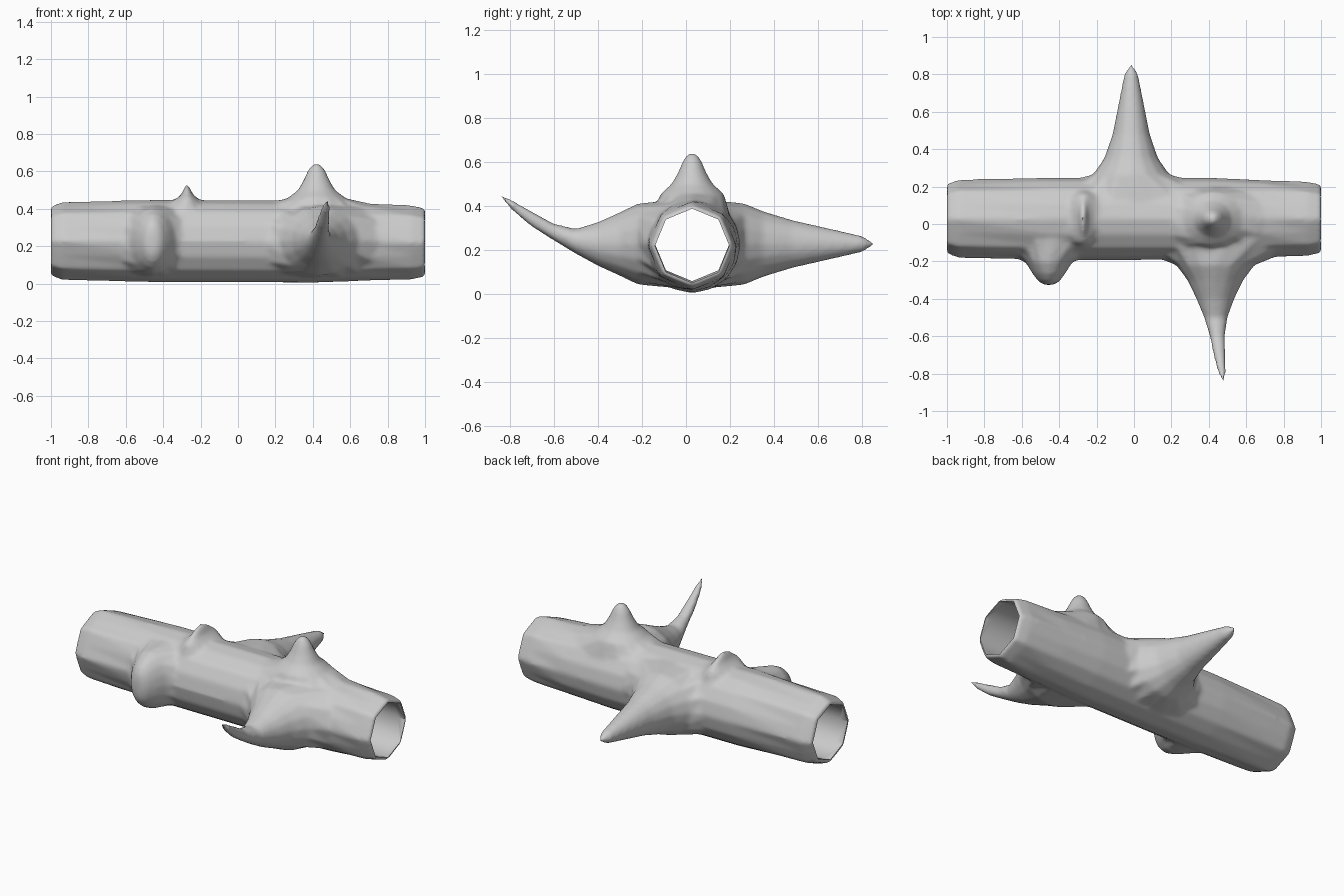
import bpy, bmesh, math
from mathutils import Vector

if "Cube" in bpy.data.objects:
    bpy.data.objects.remove(bpy.data.objects["Cube"])

X = Vector((1, 0, 0))
AXIS = Vector((0, 0.028, 0.228))   # centre line of the trunk
WALL_R = 0.205                     # radius at which branches root in the wall


def circle(n):
    return [(math.cos(2 * math.pi * i / n), math.sin(2 * math.pi * i / n)) for i in range(n)]


def skin(name, rings, start, end):
    """Closed solid: skin a list of point rings, fanned to a start and an end point."""
    bm = bmesh.new()
    vs = [[bm.verts.new(p) for p in r] for r in rings]
    n = len(vs[0])
    s, e = bm.verts.new(start), bm.verts.new(end)
    for i in range(n):
        j = (i + 1) % n
        for a, b in zip(vs, vs[1:]):
            bm.faces.new((a[i], a[j], b[j], b[i]))
        bm.faces.new((s, vs[0][j], vs[0][i]))
        bm.faces.new((e, vs[-1][i], vs[-1][j]))
    bmesh.ops.recalc_face_normals(bm, faces=bm.faces)
    me = bpy.data.meshes.new(name)
    bm.to_mesh(me)
    bm.free()
    ob = bpy.data.objects.new(name, me)
    bpy.context.collection.objects.link(ob)
    return ob


def tube(name, sections, sides=8, flats=lambda x: 0):
    """Solid of (x, radius) sections; flats pulls in every second corner."""
    rings = []
    for x, r in sections:
        c0 = AXIS + Vector((x, 0, -.008 * max(0, x)))
        rings.append([c0 + r * (1 - flats(x) * (i % 2)) * Vector((0, c, s))
                      for i, (c, s) in enumerate(circle(sides))])
    return skin(name, rings, AXIS + X * sections[0][0], AXIS + X * sections[-1][0])


def branch(name, out, side, x, half, ang, rings, tip, bend=lambda d: Vector(), sides=16):
    """Branch at x: root (half length, half angle) wrapped on the trunk,
    then (distance from axis, length radius, side radius) rings to the tip distance."""
    out, side = Vector(out), Vector(side)
    foot = AXIS + X * x
    root = []
    for c, s in circle(sides):
        a = math.radians(ang * s)
        root.append(foot + X * (half * c) + WALL_R * (out * math.cos(a) + side * math.sin(a)))
    pts = [root]
    for d, rx, rs in rings:
        pts.append([foot + out * d + bend(d) + X * (rx * c) + side * (rs * s)
                    for c, s in circle(sides)])
    return skin(name, pts, foot, foot + out * tip + bend(tip))


# Trunk, octagonal at the ends and rounder in the middle
log = tube("hollow_log", [(-1, .187), (-.94, .21), (-.45, .221), (.42, .22),
                          (.68, .208), (.93, .2), (1, .184)],
           16, lambda x: .07 if abs(x) > .9 else .01)

UP, BACK, FRONT = (0, 0, 1), (0, 1, 0), (0, -1, 0)

# Straight spike at the back
spike = branch("back_branch", BACK, UP, -.015, .32, 85,
               [(.237, .205, .185), (.322, .145, .15), (.452, .1, .11),
                (.772, .037, .037)], .834)

# Curved thorn at the front, sweeping up
def sweep(d):
    k = max(0, d - .47) ** 1.5
    return Vector((.17 * k, 0, .86 * k))

thorn = branch("front_thorn", FRONT, UP, .435, .32, 85,
               [(.248, .21, .184), (.328, .15, .145), (.428, .102, .1), (.528, .063, .057),
                (.628, .041, .039), (.728, .033, .035), (.818, .023, .024)], .89, sweep)

# Rounded stub on top
stub = branch("top_stub", UP, BACK, .42, .27, 62,
              [(.227, .16, .145), (.272, .1, .095), (.322, .072, .066),
               (.372, .049, .045), (.404, .028, .027)], .417)

# Broken knot on the front
knot = branch("front_knot", FRONT, UP, -.455, .19, 78,
              [(.233, .125, .175), (.293, .088, .145), (.33, .06, .11), (.35, .035, .07)], .355)

# Small ridge across the top
ridge = branch("top_ridge", UP, BACK, -.272, .12, 55,
               [(.224, .062, .135), (.25, .03, .105), (.282, .017, .06)], .307)

# Fuse everything into one softly blended skin
bpy.ops.object.select_all(action='DESELECT')
for ob in (log, spike, thorn, stub, knot, ridge):
    ob.select_set(True)
bpy.context.view_layer.objects.active = log
bpy.ops.object.join()
fuse = log.modifiers.new("fuse", 'REMESH')
fuse.mode = 'VOXEL'
fuse.voxel_size = .012
soft = log.modifiers.new("soften", 'SMOOTH')
soft.factor, soft.iterations = .5, 8

# Octagonal bore through the whole trunk
bore = tube("bore_cutter", [(-1.1, .166), (-.95, .17), (0, .178), (.95, .17), (1.1, .166)])
bore.hide_render = True
cut = log.modifiers.new("bore", 'BOOLEAN')
cut.operation, cut.object, cut.solver = 'DIFFERENCE', bore, 'EXACT'
for m in list(log.modifiers):
    bpy.ops.object.modifier_apply(modifier=m.name)
bpy.data.objects.remove(bore)
bpy.ops.object.shade_smooth_by_angle(angle=math.radians(50))
